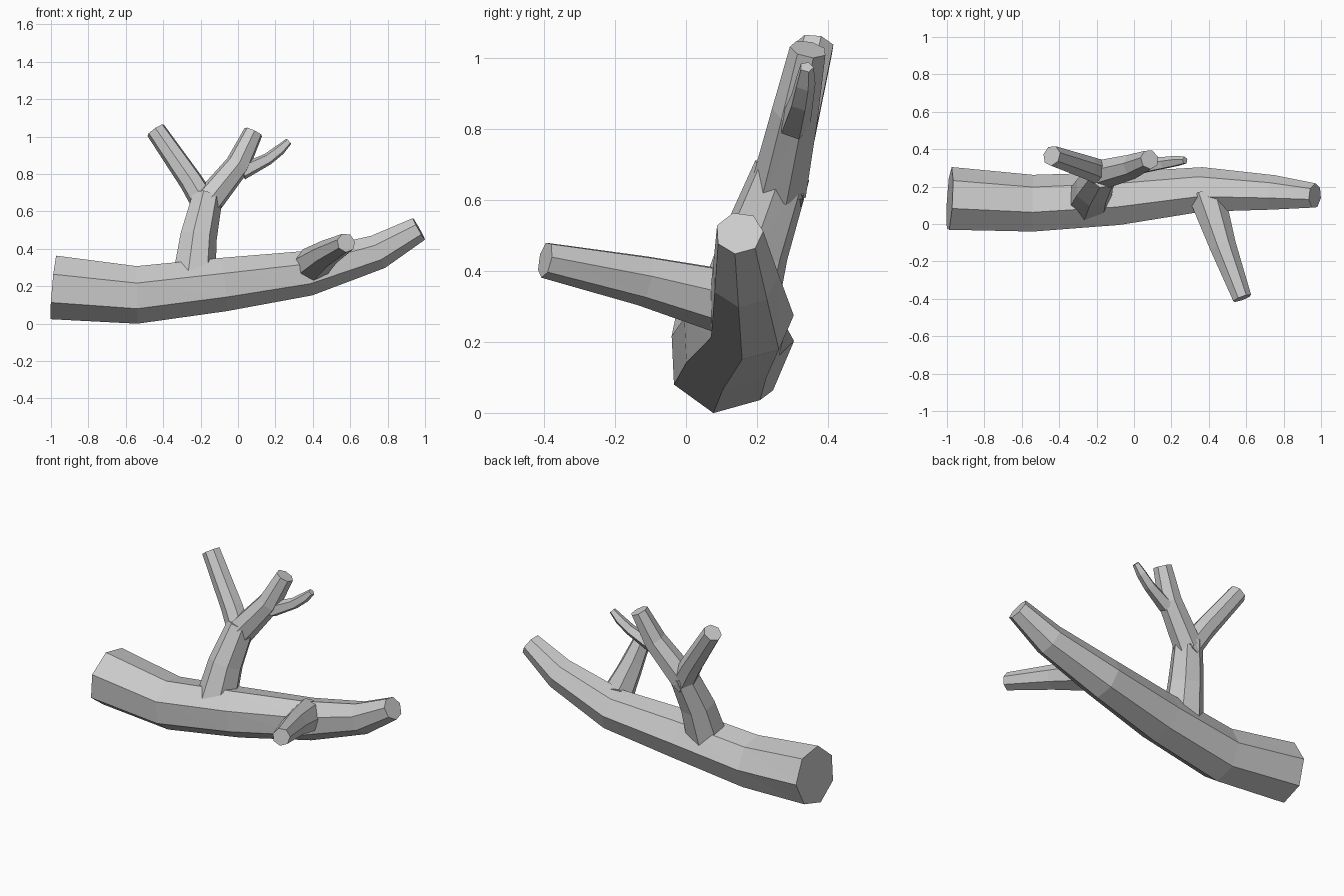
import bpy
import bmesh
from math import cos, sin, radians, tau
from mathutils import Vector

cube = bpy.data.objects.get("Cube")
if cube:
    bpy.data.objects.remove(cube)

bark = bpy.data.materials.new("pale_grey_bark")
bark.use_nodes = True
bark.diffuse_color = (0.6, 0.6, 0.6, 1)
bark.node_tree.nodes["Principled BSDF"].inputs["Base Color"].default_value = (0.6, 0.6, 0.6, 1)


def limb(name, path, side, sides=7, phase=0):
    """Faceted tapering tube through (x, y, z, radius) points."""
    bm = bmesh.new()
    pts = [Vector(p[:3]) for p in path]
    rings = []
    for i, p in enumerate(pts):
        # Each ring faces along the mean of its neighbouring segments
        t = Vector()
        if i > 0:
            t += (p - pts[i - 1]).normalized()
        if i < len(pts) - 1:
            t += (pts[i + 1] - p).normalized()
        t.normalize()
        u = Vector(side)
        u = (u - t * u.dot(t)).normalized()
        v = t.cross(u)
        angles = [radians(phase) + tau * k / sides for k in range(sides)]
        rings.append([bm.verts.new(p + (u * cos(a) + v * sin(a)) * path[i][3]) for a in angles])
    for a, b in zip(rings, rings[1:]):
        for k in range(sides):
            n = (k + 1) % sides
            bm.faces.new((a[k], a[n], b[n]))
            bm.faces.new((a[k], b[n], b[k]))
    bm.faces.new(rings[0][::-1])
    bm.faces.new(rings[-1])
    bmesh.ops.recalc_face_normals(bm, faces=bm.faces)
    mesh = bpy.data.meshes.new(name)
    bm.to_mesh(mesh)
    bm.free()
    mesh.materials.append(bark)
    obj = bpy.data.objects.new(name, mesh)
    bpy.context.collection.objects.link(obj)
    return obj


# Main log, curving upward to its thin end
limb("log", [(-0.985, 0.13, 0.195, 0.175), (-0.54, 0.105, 0.155, 0.158),
             (-0.08, 0.13, 0.21, 0.147), (0.37, 0.18, 0.27, 0.124),
             (0.75, 0.165, 0.385, 0.096), (0.967, 0.15, 0.507, 0.068)],
     (0, 1, 0), phase=157)

# Upright stem with its two forks and a twig
limb("upright_stem", [(-0.24, 0.13, 0.24, 0.12), (-0.215, 0.19, 0.46, 0.102),
                      (-0.165, 0.27, 0.68, 0.083)], (1, 0, 0))
limb("left_fork", [(-0.17, 0.265, 0.64, 0.082), (0.0, 0.31, 0.85, 0.068),
                   (0.083, 0.345, 1.025, 0.053)], (1, 0, 0), phase=20)
limb("right_fork", [(-0.16, 0.265, 0.61, 0.072), (-0.25, 0.3, 0.76, 0.065),
                    (-0.44, 0.365, 1.035, 0.055)], (1, 0, 0), phase=10)
limb("twig", [(0.02, 0.305, 0.81, 0.045), (0.16, 0.325, 0.88, 0.034),
              (0.225, 0.335, 0.93, 0.03), (0.272, 0.34, 0.975, 0.02)],
     (0, 1, 0), sides=5)

# Side branch reaching forward
limb("front_branch", [(0.385, 0.16, 0.305, 0.1), (0.475, -0.12, 0.375, 0.073),
                      (0.578, -0.397, 0.432, 0.052)], (1, 0, 0), phase=12)
